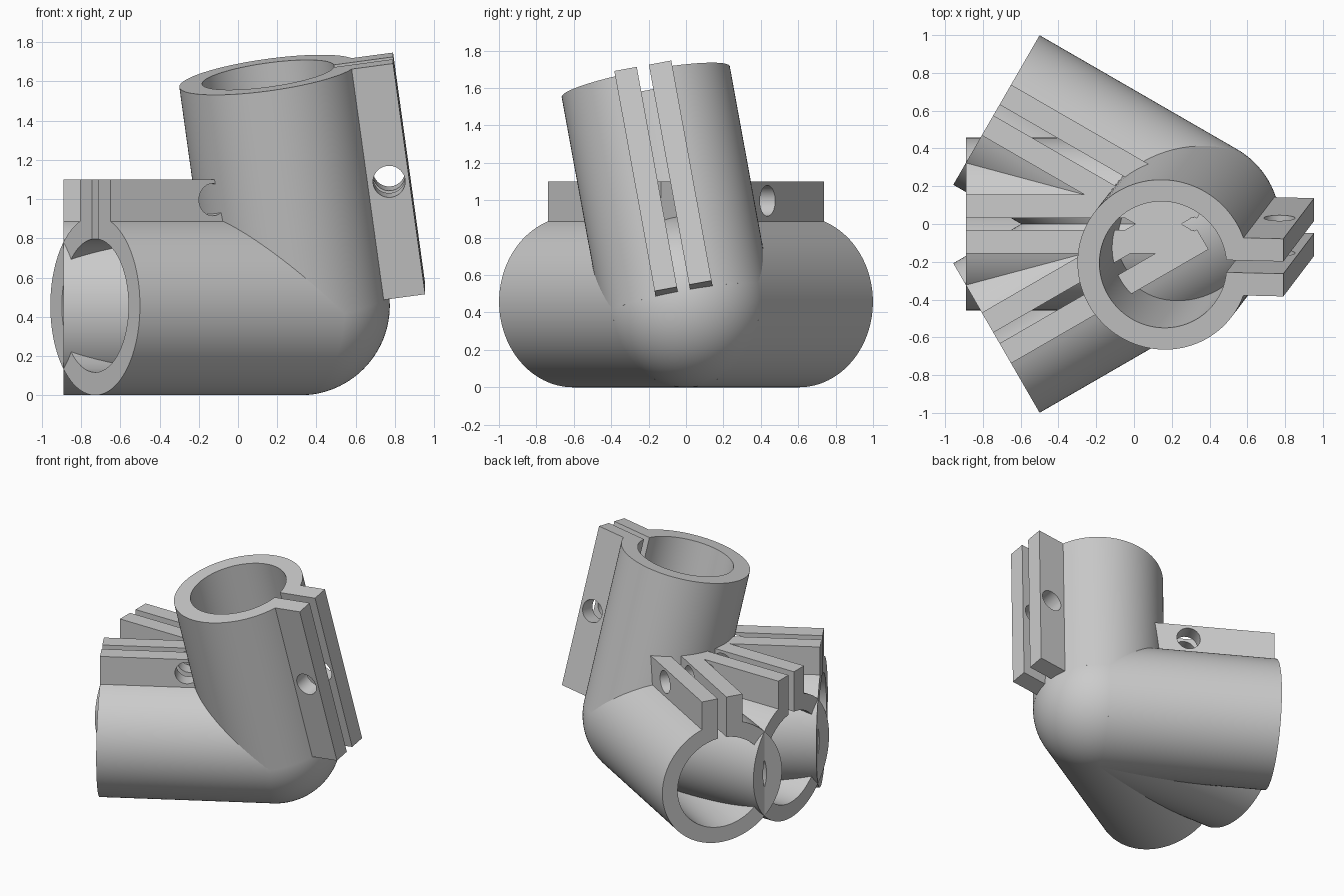
import bpy, bmesh, math
from mathutils import Vector, Matrix

if "Cube" in bpy.data.objects:
    bpy.data.objects.remove(bpy.data.objects["Cube"])

OUTER, BORE, LENGTH = 0.457, 0.34, 1.207     # socket tube
LUG, SLOT, REACH = 0.155, 0.033, 0.643       # half widths and reach of the clamp lugs
BOLT = 0.082
JOINT = Vector((0.317, 0, OUTER))

grey = bpy.data.materials.new("plain grey")
grey.use_nodes = True
grey.diffuse_color = (0.6, 0.6, 0.6, 1)
grey.node_tree.nodes["Principled BSDF"].inputs["Base Color"].default_value = grey.diffuse_color


def add_object(name, bm):
    bmesh.ops.recalc_face_normals(bm, faces=bm.faces)
    mesh = bpy.data.meshes.new(name)
    bm.to_mesh(mesh)
    bm.free()
    obj = bpy.data.objects.new(name, mesh)
    bpy.context.collection.objects.link(obj)
    mesh.materials.append(grey)
    return obj


def smooth(obj):
    bpy.ops.object.select_all(action='DESELECT')
    obj.select_set(True)
    bpy.context.view_layer.objects.active = obj
    bpy.ops.object.shade_smooth_by_angle(angle=math.radians(30))


def arc(radius, half_gap, steps=96):
    # Open circle with its gap on local +x
    start = math.asin(half_gap / radius)
    sweep = 2 * (math.pi - start)
    return [(radius * math.cos(start + sweep * i / steps),
             radius * math.sin(start + sweep * i / steps)) for i in range(steps + 1)]


def clamp_socket(name, axis, lug_hint):
    # Split ring with two lugs, extruded along its axis
    outline = arc(OUTER, LUG) + [(REACH, -LUG), (REACH, -SLOT)]
    outline += arc(BORE, SLOT)[::-1] + [(REACH, SLOT), (REACH, LUG)]
    bm = bmesh.new()
    face = bm.faces.new([bm.verts.new((x, y, 0)) for x, y in outline])
    moved = bmesh.ops.extrude_face_region(bm, geom=[face])["geom"]
    bmesh.ops.translate(bm, vec=(0, 0, LENGTH),
                        verts=[g for g in moved if isinstance(g, bmesh.types.BMVert)])
    socket = add_object(name, bm)

    # Bolt hole through both lugs
    bm = bmesh.new()
    place = Matrix.Translation((0.54, 0, LENGTH / 2)) @ Matrix.Rotation(math.pi / 2, 4, 'X')
    bmesh.ops.create_cone(bm, cap_ends=True, segments=40, radius1=BOLT, radius2=BOLT,
                          depth=4 * LUG, matrix=place)
    cutter = add_object("bolt_cutter", bm)
    cutter.hide_render = True
    cut = socket.modifiers.new("bolt_hole", 'BOOLEAN')
    cut.operation, cut.solver, cut.object = 'DIFFERENCE', 'EXACT', cutter
    graph = bpy.context.evaluated_depsgraph_get()
    mesh = bpy.data.meshes.new_from_object(socket.evaluated_get(graph))
    socket.modifiers.clear()
    socket.data = mesh
    bpy.data.objects.remove(cutter)

    # Turn the local axes to the socket direction
    a = Vector(axis).normalized()
    u = Vector(lug_hint)
    u = (u - a * u.dot(a)).normalized()
    v = a.cross(u)
    mesh.transform(Matrix.Translation(JOINT) @ Matrix((u, v, a)).transposed().to_4x4())
    smooth(socket)


# Three level sockets fanned out, lugs upward
for name, degrees in (("back_socket", 150), ("middle_socket", 180), ("front_socket", 210)):
    t = math.radians(degrees)
    clamp_socket(name, (math.cos(t), math.sin(t), 0), (0, 0, 1))

# Leaning upright socket, lugs to the side
clamp_socket("upright_socket", (-0.139, -0.183, 1), (1, 0, 0))

# Rounded elbow where the sockets meet
bm = bmesh.new()
bmesh.ops.create_uvsphere(bm, u_segments=96, v_segments=48, radius=OUTER,
                          matrix=Matrix.Translation(JOINT))
smooth(add_object("elbow_ball", bm))
